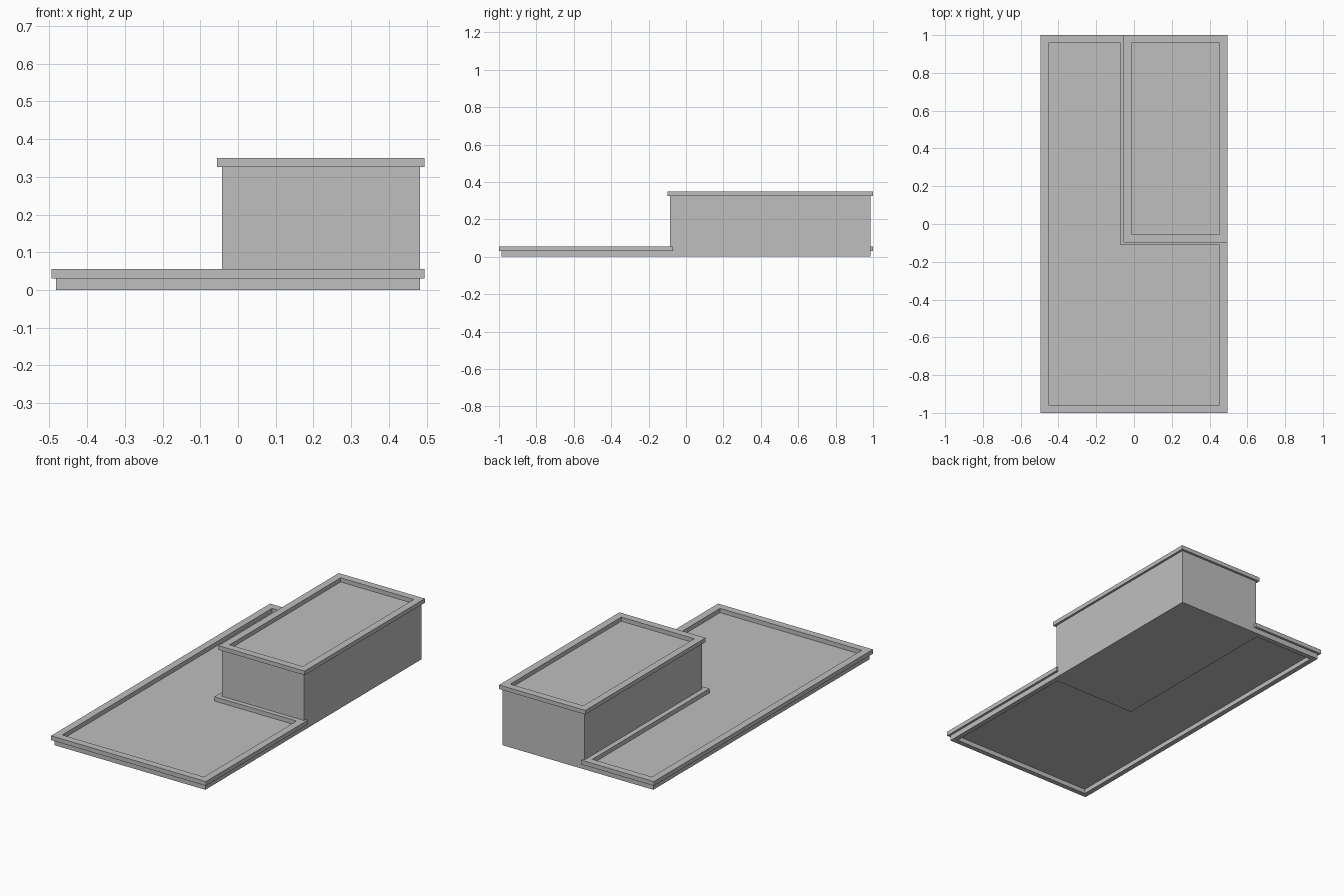
import bpy
import bmesh

cube = bpy.data.objects.get("Cube")
if cube:
    bpy.data.objects.remove(cube, do_unlink=True)

grey = bpy.data.materials.new("plain_grey")
grey.use_nodes = True
grey.diffuse_color = (0.52, 0.52, 0.52, 1)
grey.node_tree.nodes["Principled BSDF"].inputs["Base Color"].default_value = grey.diffuse_color


def low_outline(inset):
    """L-shaped plan of the low wing, moved inwards by inset."""
    x, y = 0.495 - inset, 1 - inset
    nx, ny = -0.03 - inset, -0.07 - inset
    return [(-x, -y), (x, -y), (x, ny), (nx, ny), (nx, y), (-x, y)]


def tall_outline(inset):
    """Rectangular plan of the tall block, moved inwards by inset."""
    x0, x1, y0, y1 = -0.056 + inset, 0.495 - inset, -0.098 + inset, 1 - inset
    return [(x0, y0), (x1, y0), (x1, y1), (x0, y1)]


def extrude_plan(name, bottom, top, outer, inner=None):
    """Raise a plan into a slab, or into a ring if it has an inner outline."""
    bm = bmesh.new()
    a = [bm.verts.new((x, y, bottom)) for x, y in outer]
    if inner:
        b = [bm.verts.new((x, y, bottom)) for x, y in inner]
        for i in range(len(a)):
            j = (i + 1) % len(a)
            bm.faces.new((a[i], a[j], b[j], b[i]))
    else:
        bm.faces.new(a)
    raised = bmesh.ops.extrude_face_region(bm, geom=bm.faces[:], use_keep_orig=True)["geom"]
    verts = [g for g in raised if isinstance(g, bmesh.types.BMVert)]
    bmesh.ops.translate(bm, verts=verts, vec=(0, 0, top - bottom))
    bmesh.ops.recalc_face_normals(bm, faces=bm.faces[:])
    mesh = bpy.data.meshes.new(name)
    bm.to_mesh(mesh)
    bm.free()
    mesh.materials.append(grey)
    obj = bpy.data.objects.new(name, mesh)
    bpy.context.collection.objects.link(obj)
    return obj


WALL, RIM = 0.013, 0.042

# Low wing: hollow base wall, sunken roof deck and overhanging rim
extrude_plan("low_wall", 0, 0.031, low_outline(WALL), low_outline(RIM))
extrude_plan("low_roof_deck", 0.026, 0.031, low_outline(RIM - 0.005))
extrude_plan("low_roof_rim", 0.031, 0.056, low_outline(0), low_outline(RIM))

# Tall block with its own roof rim
extrude_plan("tall_block", 0, 0.326, tall_outline(WALL))
extrude_plan("tall_roof_rim", 0.326, 0.35, tall_outline(0), tall_outline(RIM))
